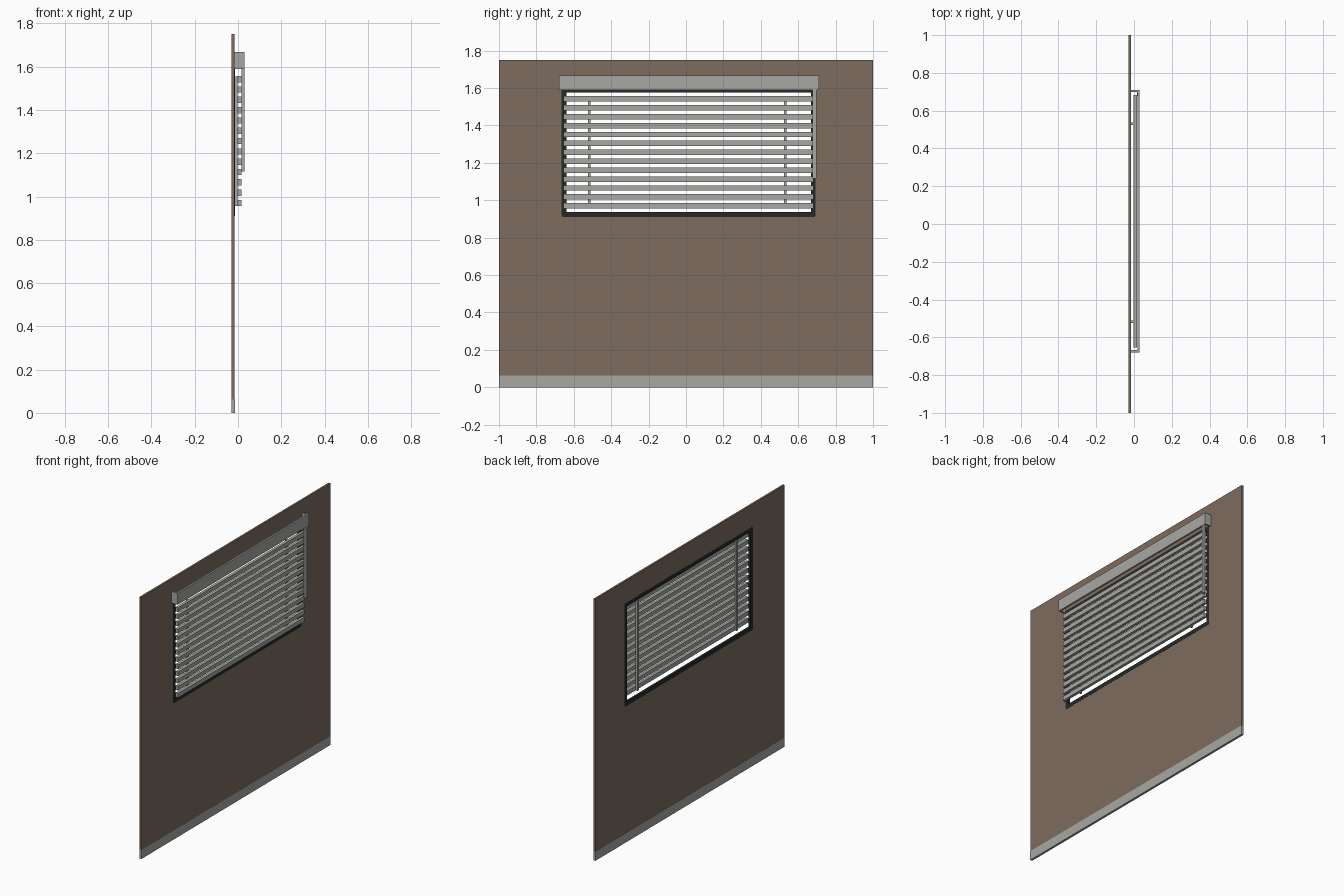
import bpy, bmesh, math
from mathutils import Vector

if "Cube" in bpy.data.objects:
    bpy.data.objects.remove(bpy.data.objects["Cube"], do_unlink=True)


def material(name, rgb):
    m = bpy.data.materials.new(name)
    m.use_nodes = True
    m.diffuse_color = (*rgb, 1)
    bsdf = m.node_tree.nodes["Principled BSDF"]
    bsdf.inputs["Base Color"].default_value = (*rgb, 1)
    bsdf.inputs["Roughness"].default_value = 0.7
    return m


BROWN = material("wall brown", (0.205, 0.150, 0.112))
GREY = material("light grey", (0.39, 0.39, 0.37))
DARK = material("frame charcoal", (0.019, 0.022, 0.022))


def finish(name, bm, mat):
    bmesh.ops.recalc_face_normals(bm, faces=bm.faces)
    mesh = bpy.data.meshes.new(name)
    bm.to_mesh(mesh)
    bm.free()
    mesh.materials.append(mat)
    ob = bpy.data.objects.new(name, mesh)
    bpy.context.collection.objects.link(ob)
    return ob


def add_box(bm, x, y, z):
    """Add a box given (min, max) on each axis."""
    verts = bmesh.ops.create_cube(bm, size=1)["verts"]
    for v in verts:
        v.co = Vector(((r[0] + r[1]) / 2 + c * (r[1] - r[0]) for r, c in zip((x, y, z), v.co)))


def box(name, x, y, z, mat):
    bm = bmesh.new()
    add_box(bm, x, y, z)
    return finish(name, bm, mat)


def loop(y, z, radius, steps):
    """Rectangle in the wall plane with rounded corners."""
    pts = []
    corners = ((y[1], z[1]), (y[0], z[1]), (y[0], z[0]), (y[1], z[0]))
    for i, (cy, cz) in enumerate(corners):
        sy, sz = (1 if cy == y[1] else -1), (1 if cz == z[1] else -1)
        for k in range(steps):
            a = math.radians(90 * (i + k / max(1, steps - 1)))
            pts.append((cy + radius * (math.cos(a) - sy), cz + radius * (math.sin(a) - sz)))
    return pts


def ring(name, x, outer, inner, mat):
    """Flat panel with an opening, between two loops of equal length."""
    bm = bmesh.new()
    n = len(outer)
    rows = [[bm.verts.new((px, *p)) for p in pts]
            for px, pts in ((x[0], outer), (x[1], outer), (x[1], inner), (x[0], inner))]
    for a, b in zip(rows, rows[1:] + rows[:1]):
        for i in range(n):
            j = (i + 1) % n
            bm.faces.new((a[i], a[j], b[j], b[i]))
    return finish(name, bm, mat)


# Wall with window opening, and skirting strip along its foot
ring("wall", (-0.029, -0.016), loop((-1, 1), (0.062, 1.75), 0, 1),
     loop((-0.653, 0.681), (0.922, 1.588), 0, 1), BROWN)
box("skirting", (-0.03, -0.015), (-1, 1), (0, 0.062), GREY)

# Window frame with softly rounded outer corners
ring("window_frame", (-0.03, -0.015), loop((-0.665, 0.693), (0.91, 1.60), 0.012, 4),
     loop((-0.64, 0.667), (0.937, 1.575), 0.0005, 4), DARK)

# Valance: front board with a return to the wall at each end
bm = bmesh.new()
add_box(bm, (0.018, 0.03), (-0.68, 0.71), (1.59, 1.667))
for y in ((-0.68, -0.668), (0.698, 0.71)):
    add_box(bm, (-0.016, 0.018), y, (1.59, 1.667))
finish("valance", bm, GREY)

# Horizontal slats
bm = bmesh.new()
for i in range(13):
    z = 0.97 + i * 0.0477
    add_box(bm, (-0.003, 0.016), (-0.655, 0.682), (z - 0.0145, z + 0.0145))
finish("slats", bm, GREY)

# Vertical ladder bands behind the slats
for side, y in (("right", -0.518), ("left", 0.53)):
    box("ladder_band_" + side, (-0.017, -0.003), (y - 0.007, y + 0.007), (0.956, 1.555), GREY)

# Tilt wand hanging from the valance
box("tilt_wand", (0.016, 0.029), (0.677, 0.697), (1.115, 1.595), GREY)
